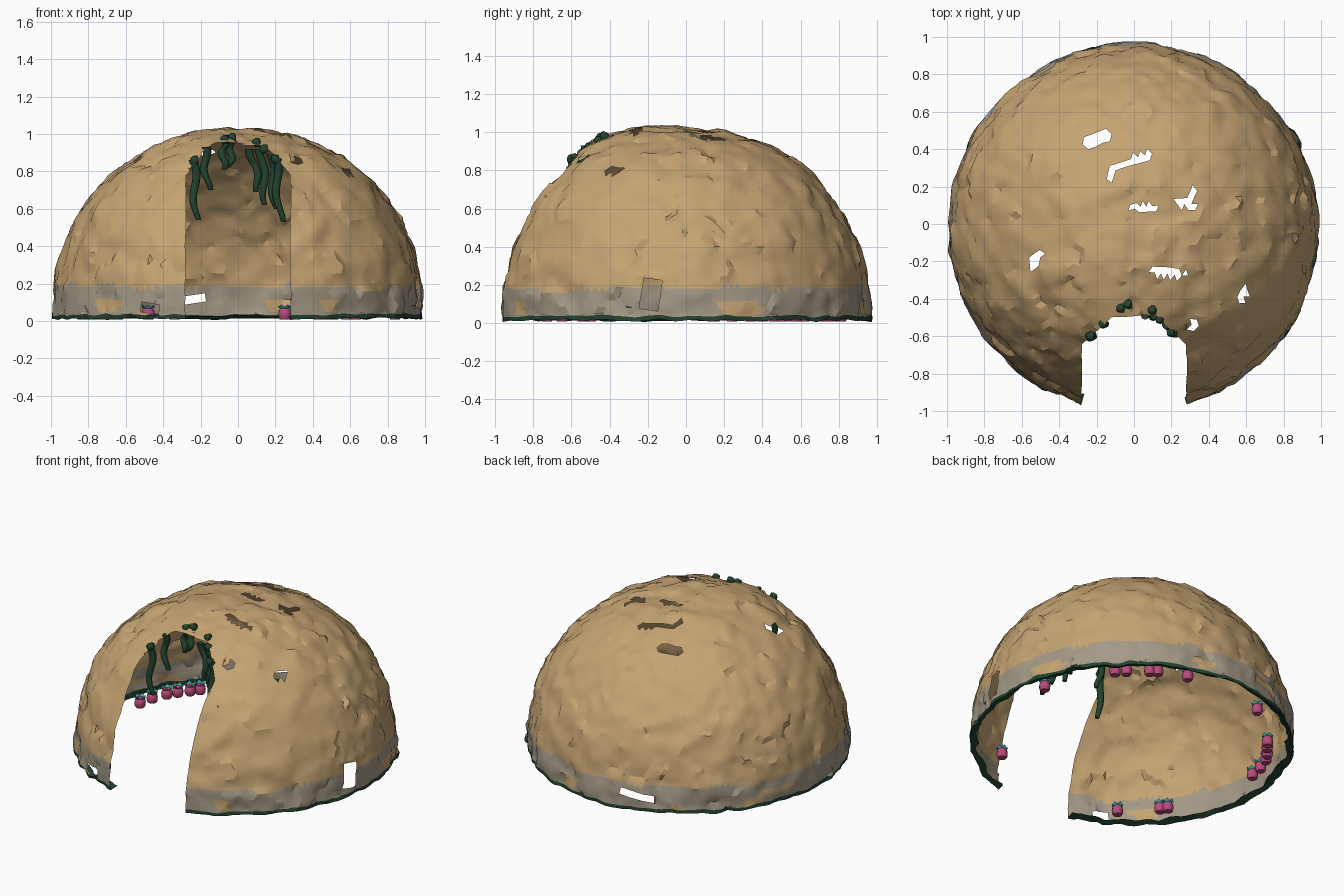
import bpy, bmesh, math, random
from mathutils import Vector, noise

random.seed(4)
cube = bpy.data.objects.get("Cube")
if cube:
    bpy.data.objects.remove(cube)


def material(name, rgb):
    m = bpy.data.materials.new(name)
    m.use_nodes = True
    m.diffuse_color = (*rgb, 1)
    m.node_tree.nodes["Principled BSDF"].inputs["Base Color"].default_value = (*rgb, 1)
    return m


clay = material("tan clay", (0.56, 0.37, 0.17))
stone = material("grey stone", (0.37, 0.32, 0.24))
moss = material("dark moss green", (0.017, 0.055, 0.028))
pink = material("berry pink", (0.48, 0.07, 0.2))
teal = material("teal", (0.05, 0.4, 0.38))


def finish(bm, name, mats, angle=30):
    mesh = bpy.data.meshes.new(name)
    bm.to_mesh(mesh)
    bm.free()
    for m in mats:
        mesh.materials.append(m)
    ob = bpy.data.objects.new(name, mesh)
    bpy.context.collection.objects.link(ob)
    bpy.ops.object.select_all(action='DESELECT')
    ob.select_set(True)
    bpy.context.view_layer.objects.active = ob
    bpy.ops.object.shade_smooth_by_angle(angle=math.radians(angle))


def cut(bm, point, normal, clear=False, region=lambda c: True):
    faces = [f for f in bm.faces if region(f.calc_center_median())]
    geom = set(faces)
    for f in faces:
        geom.update(f.edges)
        geom.update(f.verts)
    bmesh.ops.bisect_plane(bm, geom=list(geom), plane_co=point, plane_no=normal,
                           clear_inner=clear, dist=1e-5)


def remove(bm, rule):
    doomed = [f for f in bm.faces if rule(f.calc_center_median())]
    bmesh.ops.delete(bm, geom=doomed, context='FACES')


# Dome shell: a half sphere pushed out to a fuller outline, swollen over the door
bm = bmesh.new()
bmesh.ops.create_icosphere(bm, subdivisions=6, radius=1)
cut(bm, (0, 0, 0), (0, 0, 1), clear=True)
for v in bm.verts:
    p = 2.17
    rho = math.hypot(v.co.x, v.co.y)
    v.co /= (rho ** p + abs(v.co.z) ** p) ** (1 / p)
    x, y, z = v.co
    swell = 0.12 * max(0, -y) * z * (1 - abs(y))
    v.co = (x * 0.99, y * 0.982 - 0.018, z * 1.005 + 0.014 + swell)
FOOT = 0.036
cut(bm, (0, 0, FOOT), (0, 0, 1))

# Arched doorway in the front
HALF, BACK = 0.28, -0.49
near_door = lambda c: abs(c.x) < 0.4 and c.y < -0.3
for side in (-1, 1):
    cut(bm, (side * HALF, 0, 0), (1, 0, 0), region=near_door)
    cut(bm, (side * 0.12, BACK, 0), (side, 1, 0), region=near_door)
cut(bm, (0, BACK, 0), (0, 1, 0), region=near_door)
remove(bm, lambda c: abs(c.x) < HALF and c.y < BACK and abs(c.x) + c.y < 0.12 + BACK)

# Broken holes in the roof: x, y, half length, half width, turn
ROOF_HOLES = [(-0.2, 0.45, 0.1, 0.03, 0.3), (0.0, 0.34, 0.1, 0.025, 0.4),
              (-0.12, 0.27, 0.05, 0.02, 1.5), (0.28, 0.11, 0.06, 0.025, -0.2),
              (0.31, 0.16, 0.05, 0.02, 1.5), (0.06, 0.09, 0.08, 0.02, 0),
              (-0.53, -0.2, 0.06, 0.03, 1.2), (0.18, -0.26, 0.1, 0.022, -0.1),
              (0.58, -0.38, 0.05, 0.02, 1.2), (0.32, -0.54, 0.045, 0.02, 0.9)]


def in_roof_hole(c):
    if c.z < 0.4:
        return False
    for x, y, a, b, t in ROOF_HOLES:
        dx, dy = c.x - x, c.y - y
        u = dx * math.cos(t) + dy * math.sin(t)
        w = dy * math.cos(t) - dx * math.sin(t)
        if (u / a) ** 2 + (w / b) ** 2 < 1:
            return True
    return False


remove(bm, in_roof_hole)


# Gaps low in the wall: a slanted four-sided opening on the side that faces out
def wall_gap(out, along, middle, half, z, half_z):
    out, along = Vector(out), Vector(along)
    centre = along * middle + Vector((0, 0, z))
    up = Vector((0, 0, 1)) + along * 0.15
    planes = [(centre + s * along * half, s * (along - 0.15 * Vector((0, 0, 1))))
              for s in (-1, 1)] + [(centre + s * up * half_z, s * up) for s in (-1, 1)]
    near = lambda c: (c.dot(out) > 0.55 and c.z < 0.35
                      and abs(c.dot(along) - middle) < half + 0.08)
    for point, normal in planes:
        cut(bm, point, normal, region=near)
    remove(bm, lambda c: near(c) and all((c - q).dot(n) < 0 for q, n in planes))


wall_gap((1, 0, 0), (0, 1, 0), -0.185, 0.05, 0.15, 0.08)
wall_gap((0, 1, 0), (-1, 0, 0), 0.28, 0.11, 0.11, 0.022)
wall_gap((0, -1, 0), (1, 0, 0), -0.47, 0.045, 0.068, 0.026)

# Mossy lip turned in under the foot of the wall
foot = [e for e in bm.edges if e.is_boundary and all(v.co.z < 0.02 for v in e.verts)]
new = bmesh.ops.extrude_edge_only(bm, edges=foot)["geom"]
for v in new:
    if isinstance(v, bmesh.types.BMVert):
        inset = 0.96 + 0.02 * noise.noise(v.co * 6)
        v.co.x *= inset
        v.co.y *= inset
        v.co.z += 0.015

# Bands of colour: moss foot, ragged stone footing, clay above
for f in bm.faces:
    c = f.calc_center_median()
    ragged = 0.185 + 0.035 * noise.noise(c * 5)
    patch = c.z < 0.12 and noise.noise(c * 4 + Vector((7, 2, 5))) > 0.4
    f.material_index = 2 if c.z < FOOT else 1 if c.z < ragged and not patch else 0

# Rough surface: soft lumps plus overlapping plates of uneven height
for v in bm.verts:
    q = v.co.copy()
    out = Vector((q.x, q.y, q.z * 0.9)).normalized()
    centre = noise.voronoi(q * 7 + 0.25 * noise.noise_vector(q * 9))[1][0]
    step = 0.01 * noise.cell(centre * 7.3)
    lump = 0.012 * noise.noise(q * 8) + 0.01 * noise.noise(q * 17)
    v.co += out * (step + lump)
    if q.z < FOOT + 0.005:
        v.co.z = max(0.006, q.z + 0.012 * noise.noise(q * 11))
finish(bm, "dome_wall", [clay, stone, moss], 24)


# Vines hanging over the doorway: top x, top y, top z, bottom x, bottom z
VINES = [(-0.24, -0.6, 0.86, -0.22, 0.54), (-0.18, -0.53, 0.93, -0.16, 0.7),
         (-0.07, -0.46, 0.95, -0.08, 0.81), (-0.03, -0.45, 0.96, -0.05, 0.82),
         (0.07, -0.49, 0.92, 0.11, 0.69), (0.12, -0.49, 0.92, 0.15, 0.62),
         (0.175, -0.54, 0.89, 0.2, 0.6), (0.2, -0.58, 0.87, 0.23, 0.53)]
for i, (x0, y0, z0, x1, z1) in enumerate(VINES):
    bm = bmesh.new()
    rings, steps, sides = [], 10, 8
    for k in range(steps + 1):
        t = k / steps
        sway = 0.014 * math.sin(t * 7 + i)
        c = Vector((x0 + (x1 - x0) * t + sway, y0 + 0.01 * math.sin(t * 6),
                    z0 + (z1 - z0) * t))
        r = 0.022 - 0.008 * t ** 3
        rings.append([bm.verts.new(c + Vector((r * math.cos(a), r * math.sin(a), 0)))
                      for a in (2 * math.pi * s / sides for s in range(sides))])
    for lo, hi in zip(rings, rings[1:]):
        for s in range(sides):
            n = (s + 1) % sides
            bm.faces.new((lo[s], lo[n], hi[n], hi[s]))
    bm.faces.new(rings[0])
    bm.faces.new(rings[-1])
    bmesh.ops.recalc_face_normals(bm, faces=bm.faces)
    finish(bm, f"vine_{i + 1}", [moss], 50)

# Moss knots where the vines root on the roof
bm = bmesh.new()
for x, y, z in ((-0.07, -0.45, 0.97), (-0.03, -0.43, 0.98), (0.1, -0.46, 0.955),
                (-0.23, -0.6, 0.86), (0.2, -0.58, 0.865), (0.14, -0.51, 0.92)):
    ball = bmesh.ops.create_icosphere(bm, subdivisions=2, radius=0.025)["verts"]
    for v in ball:
        v.co = v.co * (1 + 0.3 * noise.noise(v.co * 60)) + Vector((x, y, z))
finish(bm, "moss_knots", [moss], 40)

# Pots around the inside of the wall, each with a zigzag rim
POTS = [(0.84, 0.15), (0.63, 0.57), (0.58, 0.62), (0.47, 0.71), (0.43, 0.74), (0.25, 0.81),
        (-0.34, 0.77), (-0.64, 0.51), (-0.68, 0.46), (-0.73, 0.4), (-0.77, 0.34),
        (-0.81, 0.24), (-0.83, 0.14), (-0.66, -0.54), (-0.69, -0.5), (-0.48, -0.73),
        (0.51, -0.65)]
PROFILE = [(0.026, 0.0), (0.033, 0.01), (0.035, 0.034), (0.031, 0.052), (0.025, 0.06)]
for i, (x, y) in enumerate(POTS):
    bm = bmesh.new()
    sides, rings = 12, []
    turn = random.random()

    def ring(heights, r):
        return [bm.verts.new((x + r * math.cos(turn + 2 * math.pi * s / sides),
                              y + r * math.sin(turn + 2 * math.pi * s / sides),
                              heights[s % 2])) for s in range(sides)]

    for r, z in PROFILE:
        rings.append(ring((z + 0.008, z + 0.008), r))
    rings.append(ring((0.072, 0.088), 0.035))
    for k, (lo, hi) in enumerate(zip(rings, rings[1:])):
        for s in range(sides):
            n = (s + 1) % sides
            f = bm.faces.new((lo[s], lo[n], hi[n], hi[s]))
            f.material_index = int(k == len(PROFILE) - 1)
    bm.faces.new(rings[0][::-1])
    bm.faces.new(rings[-2])
    finish(bm, f"pot_{i + 1}", [pink, teal], 40)
